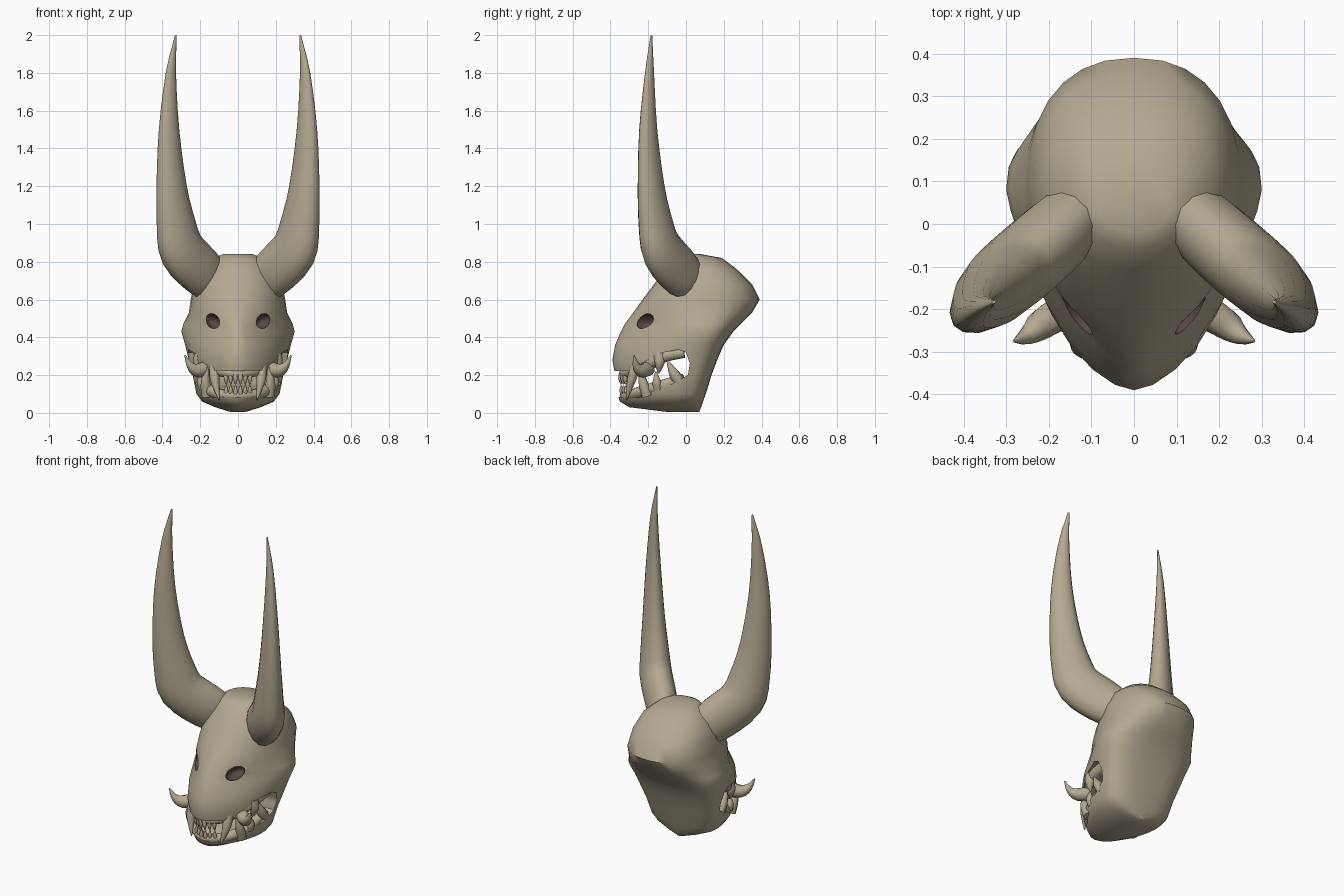
import bpy, bmesh, math
from mathutils import Vector, Matrix

cube = bpy.data.objects.get("Cube")
if cube:
    bpy.data.objects.remove(cube, do_unlink=True)


def material(name, rgb):
    m = bpy.data.materials.new(name)
    m.use_nodes = True
    m.diffuse_color = (*rgb, 1)
    bsdf = next(n for n in m.node_tree.nodes if n.type == 'BSDF_PRINCIPLED')
    bsdf.inputs["Base Color"].default_value = (*rgb, 1)
    bsdf.inputs["Roughness"].default_value = 0.8
    return m


BONE = material("bone", (0.46, 0.40, 0.285))
SOCKET = material("dark socket", (0.10, 0.065, 0.06))


def select(ob):
    bpy.ops.object.select_all(action='DESELECT')
    ob.select_set(True)
    bpy.context.view_layer.objects.active = ob


def finish(bm, name, angle=None):
    bmesh.ops.recalc_face_normals(bm, faces=bm.faces)
    me = bpy.data.meshes.new(name)
    bm.to_mesh(me)
    bm.free()
    ob = bpy.data.objects.new(name, me)
    bpy.context.collection.objects.link(ob)
    me.materials.append(BONE)
    if angle:
        select(ob)
        bpy.ops.object.shade_smooth_by_angle(angle=math.radians(angle))
    return ob


def loft(bm, rings):
    loops = [[bm.verts.new(p) for p in ring] for ring in rings]
    for a, b in zip(loops, loops[1:]):
        for i in range(len(a)):
            j = (i + 1) % len(a)
            bm.faces.new((a[i], a[j], b[j], b[i]))
    bm.faces.new(loops[0])
    bm.faces.new(loops[-1])


def smooth_path(keys, steps):
    """Catmull-Rom through (x, y, z, radius) keys."""
    k = [Vector(p) for p in keys]
    k = [k[0] * 2 - k[1]] + k + [k[-1] * 2 - k[-2]]
    out = []
    for a, b, c, d in zip(k, k[1:], k[2:], k[3:]):
        for i in range(steps):
            t = i / steps
            out.append((b * 2 + (c - a) * t + (a * 2 - b * 5 + c * 4 - d) * t * t
                        + (b * 3 - a - c * 3 + d) * t ** 3) / 2)
    return out + [k[-2]]


def spike(bm, keys, side=1, steps=3, sides=10, ref=(0, 1, 0), wide=1, thin=1):
    """Curved tapering tube, thin along ref, mirrored by side."""
    path = smooth_path(keys, steps)
    pts = [Vector(p[:3]) for p in path]
    rings = []
    for i, p in enumerate(pts):
        tan = (pts[min(i + 1, len(pts) - 1)] - pts[max(i - 1, 0)]).normalized()
        u = tan.cross(Vector(ref)).normalized()
        v = tan.cross(u)
        r = max(path[i][3], 0.002)
        ring = []
        for n in range(sides):
            a = math.tau * n / sides
            q = p + (u * math.cos(a) * wide + v * math.sin(a) * thin) * r
            ring.append((q.x * side, q.y, q.z))
        rings.append(ring)
    loft(bm, rings)


def cut(ob, cutter):
    cutter.hide_render = True
    select(ob)
    mod = ob.modifiers.new("cut", 'BOOLEAN')
    mod.operation = 'DIFFERENCE'
    mod.solver = 'EXACT'
    mod.object = cutter
    bpy.ops.object.modifier_apply(modifier=mod.name)
    bpy.data.objects.remove(cutter, do_unlink=True)


# Skull: sections of height, front, back, half width, widest y, front and back squareness
SECTIONS = [
    (0.84, -0.02, 0.08, 0.08, 0.03, 2, 2), (0.82, -0.06, 0.19, 0.13, 0.06, 2, 2.2),
    (0.76, -0.11, 0.27, 0.20, 0.08, 2, 2.3), (0.68, -0.17, 0.35, 0.235, 0.09, 2, 2.3),
    (0.60, -0.23, 0.39, 0.25, 0.09, 1.9, 2.3), (0.53, -0.28, 0.35, 0.26, 0.08, 1.75, 2.4),
    (0.47, -0.325, 0.29, 0.29, 0.08, 1.4, 2.4), (0.43, -0.345, 0.25, 0.30, 0.08, 1.4, 2.6),
    (0.36, -0.375, 0.20, 0.28, 0.05, 1.6, 3), (0.28, -0.39, 0.165, 0.26, 0.03, 1.7, 3),
    (0.20, -0.375, 0.135, 0.24, 0.0, 1.7, 3), (0.10, -0.365, 0.105, 0.22, -0.03, 1.7, 3),
    (0.06, -0.35, 0.09, 0.19, -0.04, 1.7, 3), (0.03, -0.30, 0.08, 0.12, -0.04, 1.7, 3),
    (0.005, -0.10, 0.07, 0.04, 0.0, 1.7, 2)]


def section(z, front, back, w, mid, sharp, square, count=28):
    ring = []
    for i in range(count):
        a = math.tau * i / count
        s, c = math.sin(a), math.cos(a)
        n = sharp if c > 0 else square
        x = math.copysign(abs(s) ** (2 / n), s) * w
        depth = abs(c) ** (2 / n)
        ring.append((x, mid + depth * ((front - mid) if c > 0 else (back - mid)), z))
    return ring


bm = bmesh.new()
loft(bm, [section(*s) for s in SECTIONS])
skull = finish(bm, "skull")

# Open mouth, cut right through from side to side
MOUTH = [(-0.5, 0.215), (-0.30, 0.225), (-0.22, 0.27), (-0.12, 0.32), (-0.04, 0.335),
         (0.0, 0.32), (0.02, 0.26), (0.01, 0.20), (-0.08, 0.15), (-0.16, 0.14),
         (-0.24, 0.12), (-0.32, 0.085), (-0.5, 0.08)]
bm = bmesh.new()
loft(bm, [[(x, y, z) for y, z in MOUTH] for x in (-0.6, 0.6)])
cut(skull, finish(bm, "mouth_cutter"))

# Slanted eye sockets
sockets = []
for side in (1, -1):
    mat = (Matrix.Translation((0.132 * side, -0.215, 0.485))
           @ Matrix.Rotation(0.6 * -side, 4, 'Y')
           @ Matrix.Diagonal((0.054, 0.065, 0.036, 1)))
    sockets.append(mat.inverted())
    bm = bmesh.new()
    bmesh.ops.create_uvsphere(bm, u_segments=14, v_segments=10, radius=1, matrix=mat)
    cut(skull, finish(bm, "socket_cutter"))
skull.data.materials.clear()
skull.data.materials.append(BONE)
skull.data.materials.append(SOCKET)
for f in skull.data.polygons:
    f.material_index = int(any(
        all((inv @ skull.data.vertices[v].co).length < 1.05 for v in f.vertices)
        for inv in sockets))
select(skull)
bpy.ops.object.shade_smooth_by_angle(angle=math.radians(50))

# Gums: curved ridges behind the teeth, as x, y, z, radius from the back to the middle
GUMS = {
    "upper_gum": [(0.205, -0.01, 0.32, 0.03), (0.195, -0.12, 0.30, 0.035), (0.15, -0.21, 0.25, 0.032),
                  (0.08, -0.295, 0.218, 0.028), (0, -0.33, 0.208, 0.026)],
    "lower_gum": [(0.19, -0.01, 0.18, 0.03), (0.18, -0.13, 0.145, 0.03), (0.14, -0.23, 0.115, 0.03),
                  (0.075, -0.29, 0.095, 0.028), (0, -0.325, 0.09, 0.026)],
}
for name, half in GUMS.items():
    bm = bmesh.new()
    other = [(-x, y, z, r) for x, y, z, r in half[-2::-1]]
    spike(bm, half + other, steps=3, sides=10, ref=(0, 0, 1))
    finish(bm, name, 60)

# Horns and teeth, as x, y, z, radius along each path
HORN = [(0.14, 0.02, 0.70, 0.11), (0.20, -0.04, 0.755, 0.125), (0.295, -0.125, 0.86, 0.125),
        (0.328, -0.16, 1.0, 0.107), (0.352, -0.185, 1.2, 0.083),
        (0.365, -0.20, 1.5, 0.056), (0.355, -0.193, 1.8, 0.028), (0.329, -0.183, 1.998, 0.005)]
TEETH = {
    "upper_fang": [(0.125, -0.265, 0.25, 0.028), (0.122, -0.29, 0.17, 0.024), (0.10, -0.315, 0.07, 0.003)],
    "lower_fang": [(0.165, -0.205, 0.09, 0.03), (0.172, -0.23, 0.17, 0.024), (0.16, -0.245, 0.25, 0.003)],
    "side_tusk": [(0.16, -0.20, 0.235, 0.04), (0.215, -0.235, 0.225, 0.037),
                  (0.252, -0.263, 0.25, 0.021), (0.282, -0.275, 0.305, 0.003)],
    "upper_molar": [(0.20, -0.14, 0.31, 0.032), (0.21, -0.14, 0.26, 0.026), (0.20, -0.145, 0.21, 0.004)],
    "lower_molar": [(0.20, -0.03, 0.16, 0.032), (0.21, -0.065, 0.21, 0.027), (0.21, -0.10, 0.28, 0.004)],
    "small_molar": [(0.18, -0.15, 0.13, 0.028), (0.195, -0.155, 0.17, 0.022), (0.19, -0.16, 0.22, 0.003)],
}
for side, label in ((1, "left"), (-1, "right")):
    bm = bmesh.new()
    spike(bm, HORN, side, steps=3, sides=14, ref=(0.6, 0.8, 0), wide=1.08, thin=0.72)
    finish(bm, label + "_horn", 40)
    for name, keys in TEETH.items():
        bm = bmesh.new()
        spike(bm, keys, side)
        finish(bm, label + "_" + name, 50)
    # Row of little front teeth
    bm = bmesh.new()
    for i in range(3):
        x, y = 0.013 + i * 0.025, -0.342 + i * 0.012
        spike(bm, [(x, y, 0.21, 0.013), (x, y - 0.005, 0.18, 0.012), (x, y, 0.15, 0.003)], side, 2, 8)
        spike(bm, [(x, y + 0.01, 0.09, 0.013), (x, y, 0.12, 0.011), (x, y, 0.145, 0.003)], side, 2, 8)
    finish(bm, label + "_incisors", 50)
